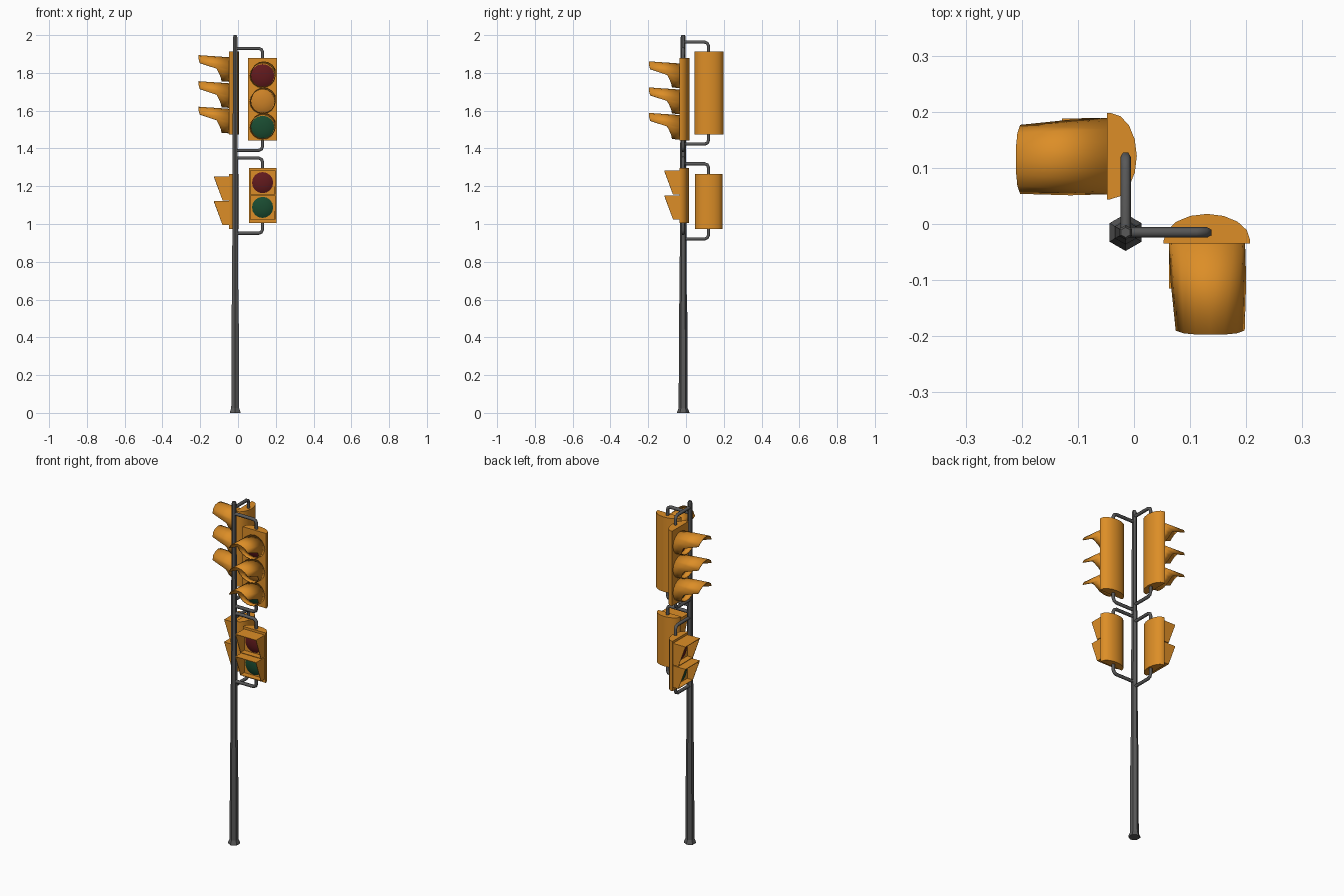
import bpy, bmesh
from math import sin, cos, pi, radians
from mathutils import Matrix, Vector

if "Cube" in bpy.data.objects:
    bpy.data.objects.remove(bpy.data.objects["Cube"])


def material(name, rgb):
    m = bpy.data.materials.new(name)
    m.diffuse_color = (*rgb, 1)
    m.use_nodes = True
    m.node_tree.nodes["Principled BSDF"].inputs["Base Color"].default_value = m.diffuse_color
    return m


ORANGE = material("orange_paint", (0.72, 0.27, 0.02))
METAL = material("dark_metal", (0.1, 0.1, 0.1))
RED = material("red_glass", (0.12, 0.01, 0.012))
AMBER = material("amber_glass", (0.6, 0.22, 0.02))
GREEN = material("green_glass", (0.01, 0.07, 0.03))


def loft(name, rings, mat, matrix=Matrix(), caps=True, thickness=0, smooth=True):
    """Skin a list of equal-length closed rings of points."""
    bm = bmesh.new()
    rows = [[bm.verts.new(p) for p in ring] for ring in rings]
    n = len(rows[0])
    for a, b in zip(rows, rows[1:]):
        for i in range(n):
            j = (i + 1) % n
            bm.faces.new((a[i], a[j], b[j], b[i]))
    if caps:
        bm.faces.new(rows[0])
        bm.faces.new(rows[-1])
    bmesh.ops.recalc_face_normals(bm, faces=bm.faces)
    me = bpy.data.meshes.new(name)
    bm.to_mesh(me)
    bm.free()
    if smooth:
        me.shade_smooth()
        me.set_sharp_from_angle(angle=radians(35))
    me.materials.append(mat)
    ob = bpy.data.objects.new(name, me)
    ob.matrix_world = matrix
    bpy.context.collection.objects.link(ob)
    if thickness:
        mod = ob.modifiers.new("wall", 'SOLIDIFY')
        mod.thickness = thickness
        mod.offset = 0
    return ob


def circle(r, n, start=0.0):
    return [(r * cos(start + 2 * pi * i / n), r * sin(start + 2 * pi * i / n)) for i in range(n)]


def housing(name, half_w, half_h, depth, mat4):
    # Flat front, rounded back
    prof = [(half_w, 0), (half_w, 0.006)]
    prof += [(half_w * cos(pi * i / 8), 0.006 + (depth - 0.006) * sin(pi * i / 8)) for i in range(1, 8)]
    prof += [(-half_w, 0.006), (-half_w, 0)]
    loft(name, [[(x, y, z) for x, y in prof] for z in (-half_h, half_h)], ORANGE, mat4)


def lens(name, r, z, mat, mat4):
    # Shallow dome
    dome = [(1, 0.002), (1, -0.004), (0.8, -0.01), (0.5, -0.015), (0.2, -0.017)]
    loft(name, [[(x, y, z + h) for x, h in circle(r * k, 16)] for k, y in dome], mat, mat4)


def round_visor(name, z, mat4):
    # Hood: long over the top, short collar underneath
    reach = {90: 0.162, 67: 0.162, 45: 0.16, 22: 0.155, 0: 0.065, -22: 0.052, -45: 0.043, -67: 0.04, -90: 0.038}
    base, tip = [], []
    for i in range(16):
        a = 2 * pi * i / 16
        x, h = 0.066 * cos(a), 0.063 * sin(a)
        elev = round(math_deg(h))
        length = reach[min(reach, key=lambda k: abs(k - elev))]
        t = length / 0.16
        base.append((x, 0, z + h))
        tip.append((x * (1 - 0.02 * t) + 0.006 * t, -length, z + h + 0.011 * t))
    loft(name, [base, tip], ORANGE, mat4, caps=False, thickness=0.004)


def math_deg(h):
    from math import asin, degrees
    return degrees(asin(max(-1, min(1, h / 0.063))))


def square_visor(name, z, mat4):
    # Box hood with slanted opening
    w, h = 0.066, 0.062
    corners = [(-w, -h), (w, -h), (w, h), (-w, h)]
    base = [(x, 0, z + k) for x, k in corners]
    tip = [(x, -0.034 if k < 0 else -0.08, z + k) for x, k in corners]
    loft(name, [base, tip], ORANGE, mat4, caps=False, thickness=0.004, smooth=False)


def arm(name, direction, reach, z, z_end):
    # Bent bracket pipe from pole to housing end
    s = 1 if z_end > z else -1
    o, d, up = Vector((-0.015, -0.015, z)), Vector(direction), Vector((0, 0, 1))
    pts = [o, o + d * (reach - 0.02), o + d * (reach - 0.006) + up * s * 0.006,
           o + d * reach + up * s * 0.02, o + d * reach + up * (z_end - z)]
    cu = bpy.data.curves.new(name, 'CURVE')
    cu.dimensions = '3D'
    cu.bevel_depth = 0.0095
    cu.bevel_resolution = 1
    cu.use_fill_caps = True
    sp = cu.splines.new('POLY')
    sp.points.add(len(pts) - 1)
    for p, q in zip(sp.points, pts):
        p.co = (*q, 1)
    tmp = bpy.data.objects.new(name + "_path", cu)
    bpy.context.collection.objects.link(tmp)
    bpy.context.view_layer.update()
    me = bpy.data.meshes.new_from_object(tmp.evaluated_get(bpy.context.evaluated_depsgraph_get()))
    bpy.data.objects.remove(tmp)
    me.materials.clear()
    me.materials.append(METAL)
    bpy.context.collection.objects.link(bpy.data.objects.new(name, me))


# Hexagonal tapering pole
pole = [(0.033, 0), (0.032, 0.006), (0.024, 0.025), (0.0215, 0.56), (0.019, 0.62),
        (0.013, 1.99), (0.009, 2.0)]
loft("pole", [[(x - 0.015, y - 0.015, z) for x, y in circle(r, 6, pi / 2)] for r, z in pole],
     METAL, smooth=False)

# Two sides: front-facing and left-facing heads
sides = [("front", (0.13, -0.035), 0, (1, 0, 0), 0.145, 1.66, 1.15),
         ("left", (-0.048, 0.121), -pi / 2, (0, 1, 0), 0.134, 1.693, 1.12)]
for side, (x, y), rot, d, reach, z_car, z_walk in sides:
    turn = Matrix.Rotation(rot, 4, 'Z')
    # Three-lamp vehicle head
    m = Matrix.Translation((x, y, z_car)) @ turn
    housing(side + "_vehicle_housing", 0.077, 0.219, 0.053, m)
    for label, mat, z in (("red", RED, 0.125), ("amber", AMBER, -0.013), ("green", GREEN, -0.148)):
        lens(f"{side}_vehicle_{label}_lens", 0.062, z, mat, m)
        round_visor(f"{side}_vehicle_{label}_visor", z, m)
    # Two-lamp pedestrian head
    m = Matrix.Translation((x, y, z_walk)) @ turn
    housing(side + "_walk_housing", 0.073, 0.146, 0.05, m)
    for label, mat, z in (("red", RED, 0.069), ("green", GREEN, -0.062)):
        lens(f"{side}_walk_{label}_lens", 0.056, z, mat, m)
        square_visor(f"{side}_walk_{label}_visor", z, m)
    # Brackets above and below each head
    for label, zc, hh, gap in (("vehicle", z_car, 0.215, 0.27), ("walk", z_walk, 0.142, 0.199)):
        for end, s in (("top", 1), ("bottom", -1)):
            arm(f"{side}_{label}_{end}_arm", d, reach, zc + s * gap, zc + s * hh)
